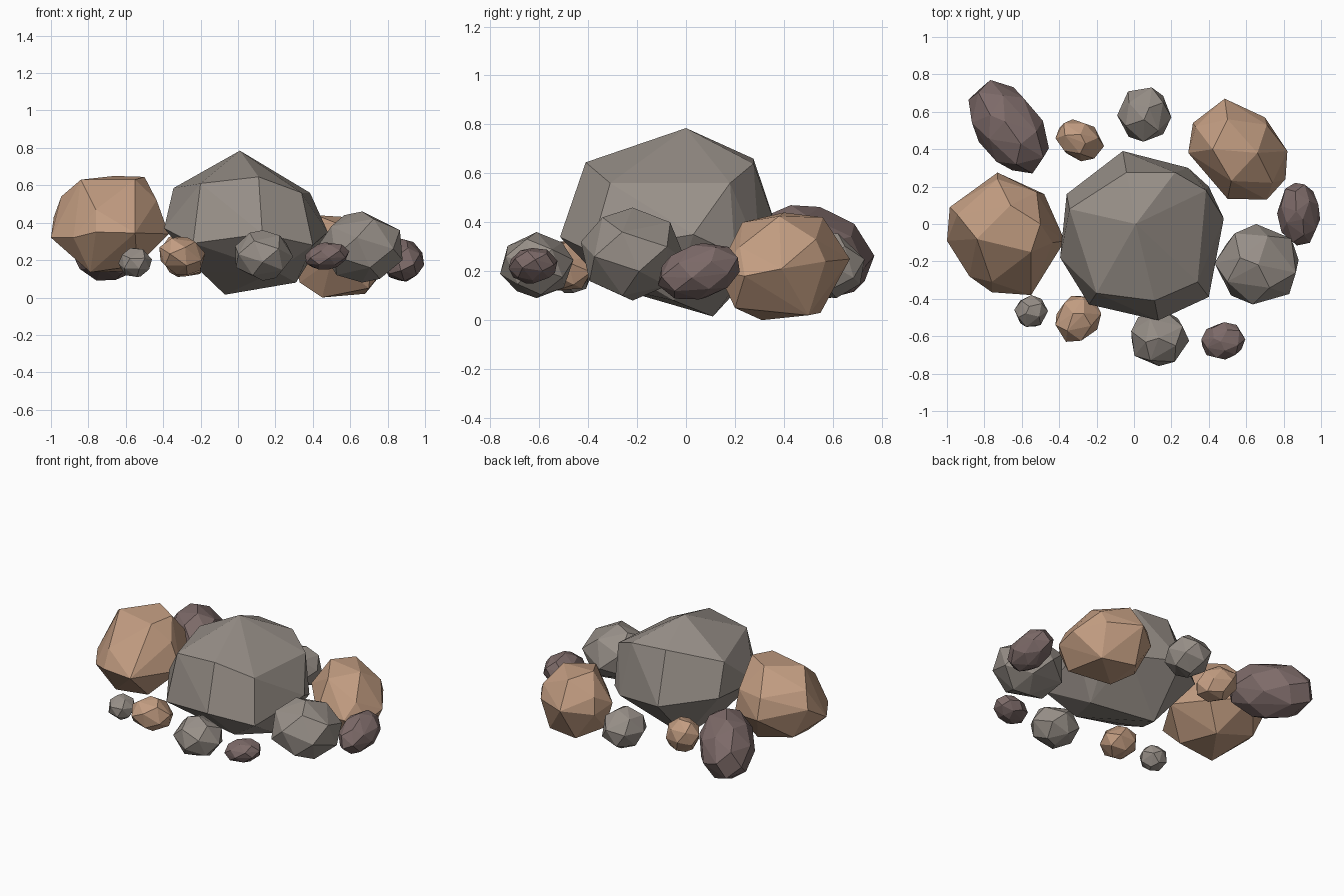
import bpy, bmesh
from math import radians, sqrt, sin, cos
from mathutils import Vector, Euler


def material(name, rgb):
    m = bpy.data.materials.new(name)
    m.diffuse_color = (*rgb, 1)
    return m


GREY = material("grey stone", (0.31, 0.275, 0.245))
TAN = material("tan stone", (0.54, 0.335, 0.22))
PLUM = material("plum stone", (0.205, 0.145, 0.14))


def hull_rock(name, pts, mat):
    """Flat-faced boulder: convex hull of a few corner points."""
    bm = bmesh.new()
    for p in pts:
        bm.verts.new(p)
    bmesh.ops.convex_hull(bm, input=bm.verts[:])
    loose = [v for v in bm.verts if not v.link_faces]
    bmesh.ops.delete(bm, geom=loose, context='VERTS')
    bmesh.ops.dissolve_limit(bm, angle_limit=radians(4), verts=bm.verts[:], edges=bm.edges[:])
    bmesh.ops.recalc_face_normals(bm, faces=bm.faces[:])
    me = bpy.data.meshes.new(name)
    bm.to_mesh(me)
    bm.free()
    me.materials.append(mat)
    ob = bpy.data.objects.new(name, me)
    bpy.context.collection.objects.link(ob)
    return ob


def ball(n):
    """Evenly spread corner points on a unit sphere, first one at the top."""
    pts = []
    for i in range(n):
        z = 1 - 2 * i / (n - 1)
        r = sqrt(max(0, 1 - z * z))
        pts.append(Vector((r * cos(2.4 * i), r * sin(2.4 * i), z)))
    return pts


def bounds(pts):
    lo = Vector([min(p[i] for p in pts) for i in range(3)])
    hi = Vector([max(p[i] for p in pts) for i in range(3)])
    return lo, hi


def fit(pts, lo, hi):
    """Scale points into a box."""
    a, b = bounds(pts)
    return [Vector([lo[i] + (p[i] - a[i]) / (b[i] - a[i]) * (hi[i] - lo[i]) for i in range(3)])
            for p in pts]


def small_rock(name, base, mat, x, y, z, rot, stretch=(1, 1, 1)):
    """Turned and stretched copy of a base shape, fitted to its x, y, z ranges."""
    pts = fit(base, (-1, -1, -1), (1, 1, 1))
    turn = Euler([radians(a) for a in rot]).to_matrix()
    pts = [turn @ Vector([p[i] * stretch[i] for i in range(3)]) for p in pts]
    lo, hi = zip(x, y, z)
    hull_rock(name, fit(pts, lo, hi), mat)


# Large central boulder: apex, shoulder ring, waist ring, base
centre = [(0.01, 0, 0.785),
          (0.11, -0.41, 0.645), (0.34, -0.31, 0.56), (0.385, 0.18, 0.56),
          (0.22, 0.276, 0.64), (-0.04, 0.276, 0.66), (-0.345, 0.08, 0.585), (-0.2, -0.37, 0.61),
          (0.13, -0.515, 0.34), (0.40, -0.39, 0.28), (0.48, 0.03, 0.35), (0.40, 0.20, 0.27),
          (0.29, 0.30, 0.27), (-0.06, 0.39, 0.32), (-0.36, 0.16, 0.37), (-0.395, -0.18, 0.37),
          (-0.24, -0.43, 0.29),
          (-0.07, 0.11, 0.015), (0.31, -0.05, 0.08), (-0.2, -0.15, 0.14), (0.2, -0.32, 0.14)]
hull_rock("central_boulder", centre, GREY)

# Large left boulder
left = [(-0.84, -0.08, 0.63), (-0.5, 0.0, 0.645), (-0.66, 0.1, 0.65), (-0.55, -0.15, 0.63),
        (-0.945, 0.05, 0.54), (-0.76, -0.31, 0.47), (-0.435, -0.1, 0.52), (-0.73, 0.24, 0.50),
        (-0.52, 0.17, 0.48), (-1, -0.09, 0.32), (-0.985, 0.09, 0.43), (-0.88, -0.28, 0.32),
        (-0.55, -0.38, 0.345), (-0.76, -0.365, 0.35), (-0.37, -0.09, 0.34), (-0.73, 0.275, 0.36),
        (-0.48, 0.16, 0.3), (-0.54, -0.2, 0.17), (-0.79, -0.19, 0.135), (-0.88, 0.1, 0.22),
        (-0.6, 0.08, 0.14)]
hull_rock("left_boulder", left, TAN)

# Back right boulder
right = [(0.42, 0.40, 0.44), (0.50, 0.56, 0.42), (0.66, 0.38, 0.425), (0.52, 0.23, 0.40),
         (0.74, 0.22, 0.30), (0.71, 0.53, 0.33), (0.33, 0.52, 0.33),
         (0.485, 0.67, 0.25), (0.70, 0.57, 0.24), (0.82, 0.39, 0.21), (0.81, 0.24, 0.18),
         (0.71, 0.13, 0.2), (0.5, 0.135, 0.2), (0.29, 0.38, 0.25), (0.315, 0.54, 0.22),
         (0.45, 0.31, 0.0), (0.70, 0.20, 0.05), (0.68, 0.5, 0.02), (0.33, 0.4, 0.08),
         (0.45, 0.55, 0.03)]
hull_rock("back_right_boulder", right, TAN)

# Smaller grey stones
small_rock("right_stone", ball(20), GREY, (0.43, 0.88), (-0.43, 0.0), (0.08, 0.46), (0, 0, 20))
small_rock("front_stone", ball(20), GREY, (-0.015, 0.295), (-0.76, -0.46), (0.09, 0.36), (0, 0, 60))
small_rock("back_stone", ball(20), GREY, (-0.09, 0.2), (0.44, 0.73), (0.09, 0.36), (15, 10, 110))
small_rock("front_left_pebble", ball(20), GREY, (-0.64, -0.46), (-0.55, -0.38), (0.11, 0.265), (20, 0, 290))

# Small tan stones
small_rock("front_tan_pebble", ball(20), TAN, (-0.42, -0.175), (-0.63, -0.385), (0.12, 0.325), (0, 20, 35), (1.15, 0.95, 1))
small_rock("back_tan_pebble", ball(22), TAN, (-0.42, -0.16), (0.335, 0.56), (0.11, 0.33), (0, 20, -28), (1.3, 0.95, 1))

# Elongated plum stones
small_rock("back_left_plum_stone", ball(30), PLUM, (-0.885, -0.455), (0.27, 0.77), (0.09, 0.47),
           (-12, 0, 30), (0.175, 0.29, 0.18))
small_rock("right_plum_stone", ball(28), PLUM, (0.765, 0.995), (-0.115, 0.22), (0.085, 0.315),
           (15, 10, 5), (0.11, 0.17, 0.11))
small_rock("front_plum_pebble", ball(28), PLUM, (0.36, 0.595), (-0.725, -0.525), (0.15, 0.295),
           (0, -10, 15), (0.12, 0.10, 0.07))
